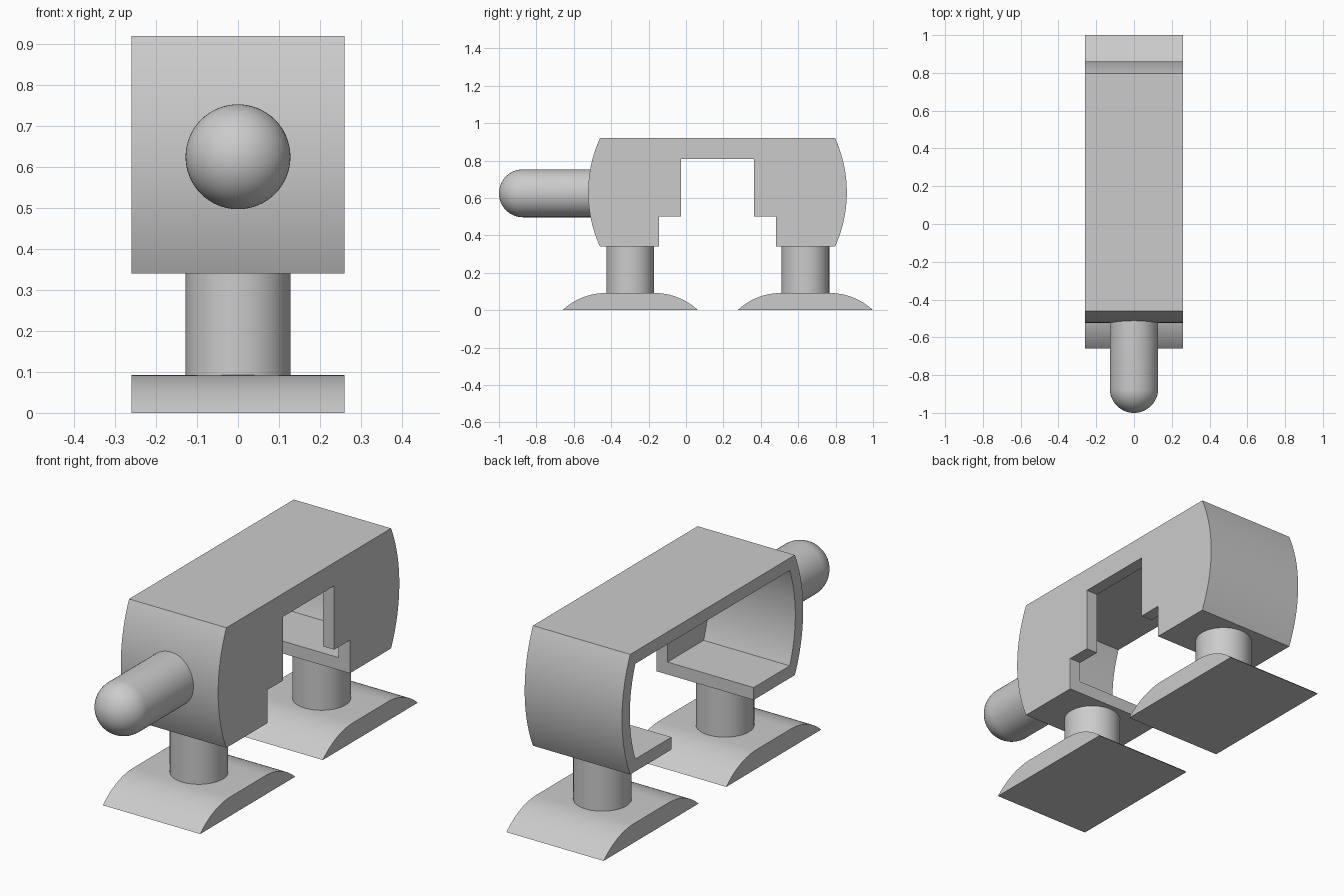
import bpy, bmesh, math
from mathutils import Matrix, Vector

cube = bpy.data.objects.get("Cube")
if cube:
    bpy.data.objects.remove(cube, do_unlink=True)

grey = bpy.data.materials.new("plain_grey")
grey.use_nodes = True
grey.diffuse_color = (0.6, 0.6, 0.6, 1)
grey.node_tree.nodes["Principled BSDF"].inputs["Base Color"].default_value = (0.6, 0.6, 0.6, 1)

HALF_WIDTH = 0.26
WALL = 0.06
PEG_RADIUS = 0.128
LOW, HIGH, MID = 0.34, 0.92, 0.63
FRONT, BACK, BULGE = -0.46, 0.797, 0.063
CENTRE = (FRONT + BACK) / 2
LEG_CENTRES = (-0.298, 0.638)


def finish(name, bm):
    """Turn a bmesh into a named, coloured object."""
    bmesh.ops.recalc_face_normals(bm, faces=bm.faces)
    mesh = bpy.data.meshes.new(name)
    bm.to_mesh(mesh)
    bm.free()
    mesh.materials.append(grey)
    obj = bpy.data.objects.new(name, mesh)
    bpy.context.collection.objects.link(obj)
    return obj


def smooth(obj):
    bpy.ops.object.select_all(action="DESELECT")
    obj.select_set(True)
    bpy.context.view_layer.objects.active = obj
    bpy.ops.object.shade_smooth_by_angle(angle=math.radians(25))


def prism(name, outline, x0, x1):
    """Extrude a (y, z) outline along x."""
    bm = bmesh.new()
    face = bm.faces.new([bm.verts.new((x0, y, z)) for y, z in outline])
    new = bmesh.ops.extrude_face_region(bm, geom=[face])["geom"]
    moved = [v for v in new if isinstance(v, bmesh.types.BMVert)]
    bmesh.ops.translate(bm, verts=moved, vec=(x1 - x0, 0, 0))
    return finish(name, bm)


def bowed_end(z0, z1, inset, steps=24):
    """Arc of the back end from z0 up to z1, moved inwards by inset."""
    chord = (HIGH - LOW) / 2
    radius = (chord ** 2 + BULGE ** 2) / (2 * BULGE)
    centre_y = BACK + BULGE - radius
    r = radius - inset
    a0, a1 = (math.asin((z - MID) / r) for z in (z0, z1))
    angles = [a0 + (a1 - a0) * i / steps for i in range(steps + 1)]
    return [(centre_y + r * math.cos(a), MID + r * math.sin(a)) for a in angles]


def mirrored(points):
    return [(2 * CENTRE - y, z) for y, z in reversed(points)]


# Body: bowed block with a stepped notch, hollowed out from one side
half_notch = [(0.363, 0.808), (0.363, 0.5), (0.482, 0.5), (0.482, LOW)]
half = half_notch + bowed_end(LOW, HIGH, 0)
body = prism("body", half + mirrored(half), -HALF_WIDTH, HALF_WIDTH)
cavity = bowed_end(LOW + WALL, HIGH - WALL, WALL)
cutter = prism("cavity_cutter", cavity + mirrored(cavity), -1, HALF_WIDTH - WALL)
cutter.hide_render = True
cut = body.modifiers.new("hollow", "BOOLEAN")
cut.operation = "DIFFERENCE"
cut.solver = "EXACT"
cut.object = cutter
bpy.context.view_layer.objects.active = body
bpy.ops.object.modifier_apply(modifier=cut.name)
bpy.data.objects.remove(cutter, do_unlink=True)
smooth(body)

# Feet with rounded shoulders, and round legs
FOOT_TOP, FOOT_FLAT, FOOT_HALF = 0.092, 0.13, 0.362
run = FOOT_HALF - FOOT_FLAT
foot_radius = (run ** 2 + FOOT_TOP ** 2) / (2 * FOOT_TOP)
sweep = math.asin(run / foot_radius)
shoulder = []
for i in range(17):
    a = sweep * (1 - i / 16)
    shoulder.append((FOOT_FLAT + foot_radius * math.sin(a),
                     FOOT_TOP - foot_radius * (1 - math.cos(a))))
for end, y in zip(("front", "back"), LEG_CENTRES):
    outline = [(y + d, z) for d, z in shoulder]
    outline += [(y - d, z) for d, z in reversed(shoulder)]
    smooth(prism(end + "_foot", outline, -HALF_WIDTH, HALF_WIDTH))
    bm = bmesh.new()
    z0, z1 = FOOT_TOP - 0.005, LOW + 0.01
    bmesh.ops.create_cone(bm, cap_ends=True, segments=64, radius1=PEG_RADIUS,
                          radius2=PEG_RADIUS, depth=z1 - z0,
                          matrix=Matrix.Translation((0, y, (z0 + z1) / 2)))
    smooth(finish(end + "_leg", bm))

# Front peg: round bar with a domed tip, spun about its axis
profile = [(0, -0.49), (PEG_RADIUS, -0.49)]
for i in range(17):
    a = math.pi / 2 * i / 16
    profile.append((PEG_RADIUS * math.cos(a), -1 + PEG_RADIUS * (1 - math.sin(a))))
bm = bmesh.new()
axis = Vector((0, 0, 0.625))
verts = [bm.verts.new((x, y, axis.z)) for x, y in profile]
edges = [bm.edges.new(pair) for pair in zip(verts, verts[1:])]
bmesh.ops.spin(bm, geom=verts + edges, cent=axis, axis=(0, 1, 0),
               angle=math.tau, steps=64)
bmesh.ops.remove_doubles(bm, verts=bm.verts, dist=0.0001)
smooth(finish("front_peg", bm))
